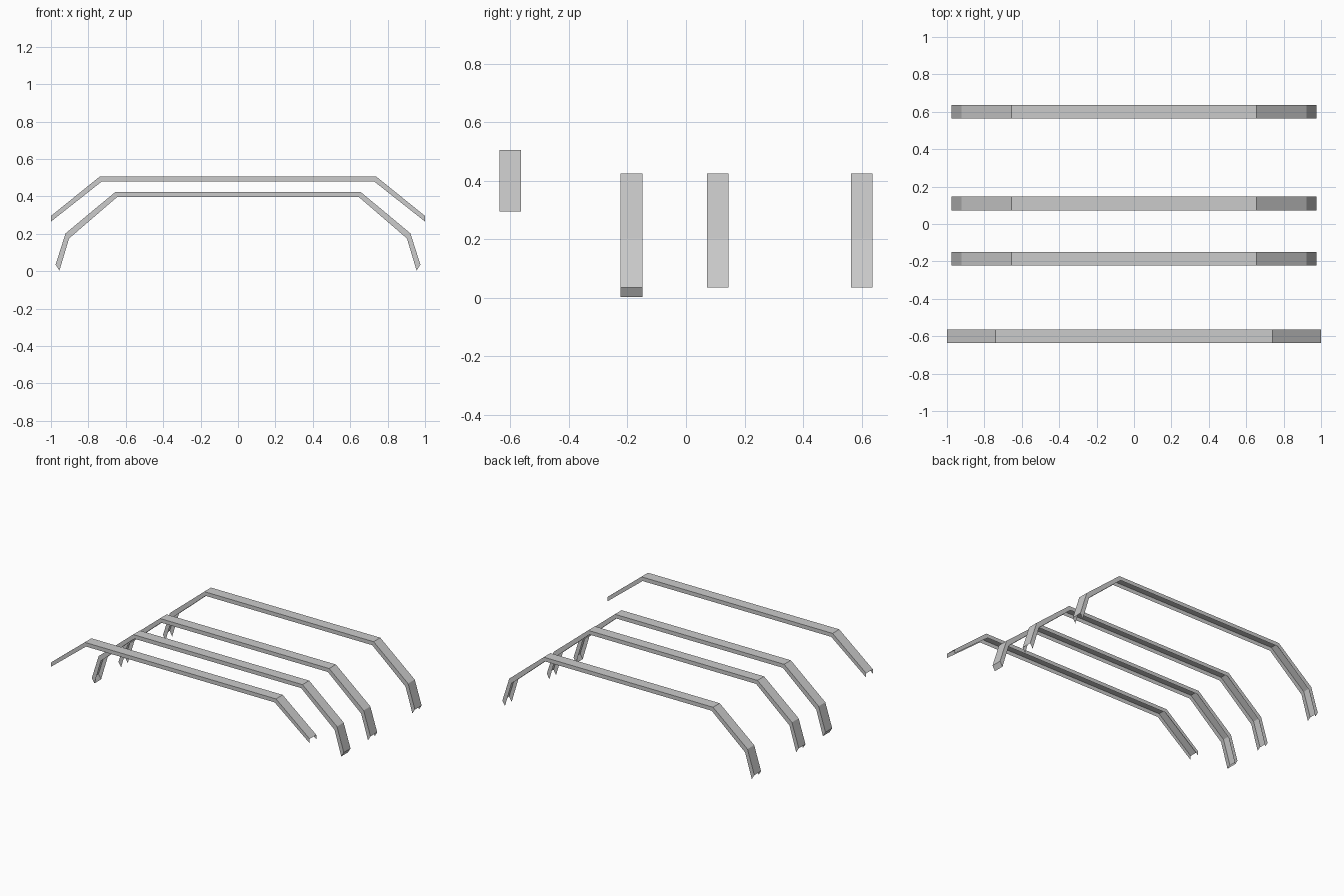
import bpy, bmesh

if "Cube" in bpy.data.objects:
    bpy.data.objects.remove(bpy.data.objects["Cube"])

WIDTH = 0.074


def channel(name, y, outer, inner, capped=False):
    """Thin folded sheet channel, open underneath; right half points are mirrored."""
    top = [(-x, z) for x, z in reversed(outer)] + outer
    low = [(-x, z) for x, z in reversed(inner)] + inner
    bm = bmesh.new()
    rows = []
    for (xo, zo), (xi, zi) in zip(top, low):
        rows.append([bm.verts.new(p) for p in (
            (xi, y - WIDTH / 2, zi), (xo, y - WIDTH / 2, zo),
            (xo, y + WIDTH / 2, zo), (xi, y + WIDTH / 2, zi))])
    for a, b in zip(rows, rows[1:]):
        for i in range(3):
            bm.faces.new((a[i], b[i], b[i + 1], a[i + 1]))
    if capped:
        bm.faces.new(rows[0])
        bm.faces.new(rows[-1][::-1])
    mesh = bpy.data.meshes.new(name)
    bm.to_mesh(mesh)
    bm.free()
    obj = bpy.data.objects.new(name, mesh)
    bpy.context.collection.objects.link(obj)


# Front bar: wider, higher, without lower legs
channel("front_roof_bar", -0.6,
        [(0.74, 0.505), (1.0, 0.295)], [(0.73, 0.478), (1.0, 0.265)])

# Three matching bars with bent-down legs
outer = [(0.655, 0.424), (0.922, 0.202), (0.975, 0.035)]
inner = [(0.645, 0.397), (0.903, 0.175), (0.955, 0.002)]
for name, y in (("middle_front_bar", -0.186), ("middle_rear_bar", 0.109), ("rear_bar", 0.6)):
    channel(name, y, outer, inner, capped=(name == "middle_front_bar"))
